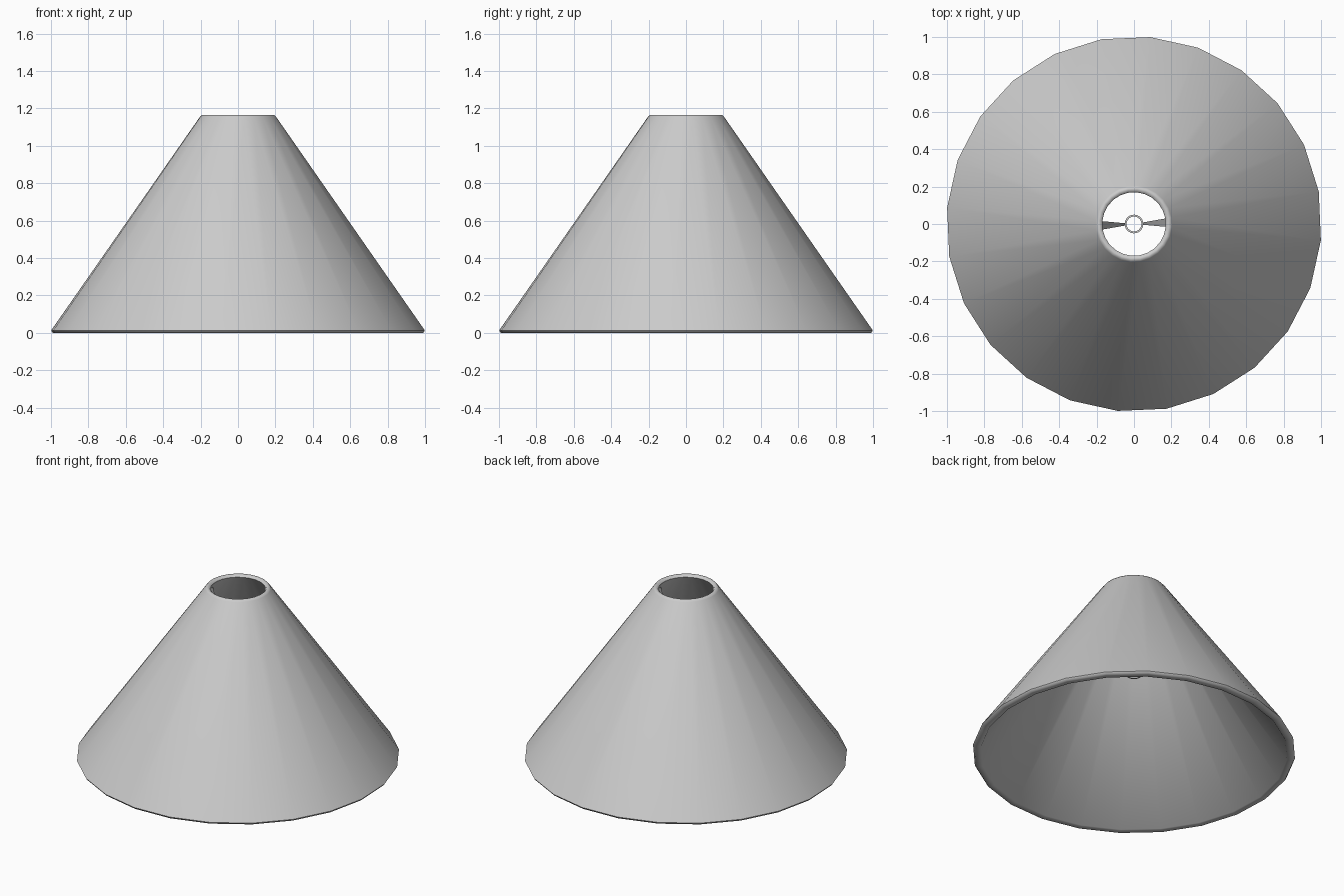
import bpy, bmesh
from math import sin, cos, radians

if "Cube" in bpy.data.objects:
    bpy.data.objects.remove(bpy.data.objects["Cube"])

SIDES = 24
OFFSET = 10  # degrees, rotation of the facets


def point(r, z, deg):
    a = radians(deg)
    return (r * cos(a), r * sin(a), z)


def finish(name, bm, angle):
    bmesh.ops.recalc_face_normals(bm, faces=bm.faces)
    mesh = bpy.data.meshes.new(name)
    bm.to_mesh(mesh)
    bm.free()
    ob = bpy.data.objects.new(name, mesh)
    bpy.context.collection.objects.link(ob)
    bpy.ops.object.select_all(action='DESELECT')
    bpy.context.view_layer.objects.active = ob
    ob.select_set(True)
    bpy.ops.object.shade_smooth_by_angle(angle=radians(angle))
    return ob


def lathe(name, profile, angle):
    """Revolve a closed (radius, height) profile around z."""
    bm = bmesh.new()
    rings = [[bm.verts.new(point(r, z, OFFSET + 360 / SIDES * i)) for r, z in profile]
             for i in range(SIDES)]
    n = len(profile)
    for i in range(SIDES):
        a, b = rings[i], rings[(i + 1) % SIDES]
        for j in range(n):
            k = (j + 1) % n
            bm.faces.new((a[j], b[j], b[k], a[k]))
    return finish(name, bm, angle)


def spoke(name, profile, start):
    """One-facet-wide wedge following a closed (radius, height) profile."""
    bm = bmesh.new()
    a, b = ([bm.verts.new(point(r, z, start + d)) for r, z in profile] for d in (0, 15))
    bm.faces.new(a)
    bm.faces.new(b)
    for j in range(len(profile)):
        k = (j + 1) % len(profile)
        bm.faces.new((a[j], b[j], b[k], a[k]))
    return finish(name, bm, 30)


# Hollow conical shade with a small rim at top and bottom
lathe("shade", [(0.953, 0.0), (0.995, 0.0), (1.003, 0.012), (0.204, 1.155),
                (0.195, 1.165), (0.18, 1.165), (0.17, 1.152)], 60)

# Small central fitting ring
lathe("fitting_ring", [(0.04, 0.56), (0.05, 0.56), (0.05, 0.585), (0.04, 0.585)], 30)

# Two sloping spokes joining the ring to the upper inside wall
arm = [(0.048, 0.56), (0.048, 0.58), (0.205, 1.11), (0.235, 1.07)]
spoke("spoke_right", arm, -5)
spoke("spoke_left", arm, 175)
